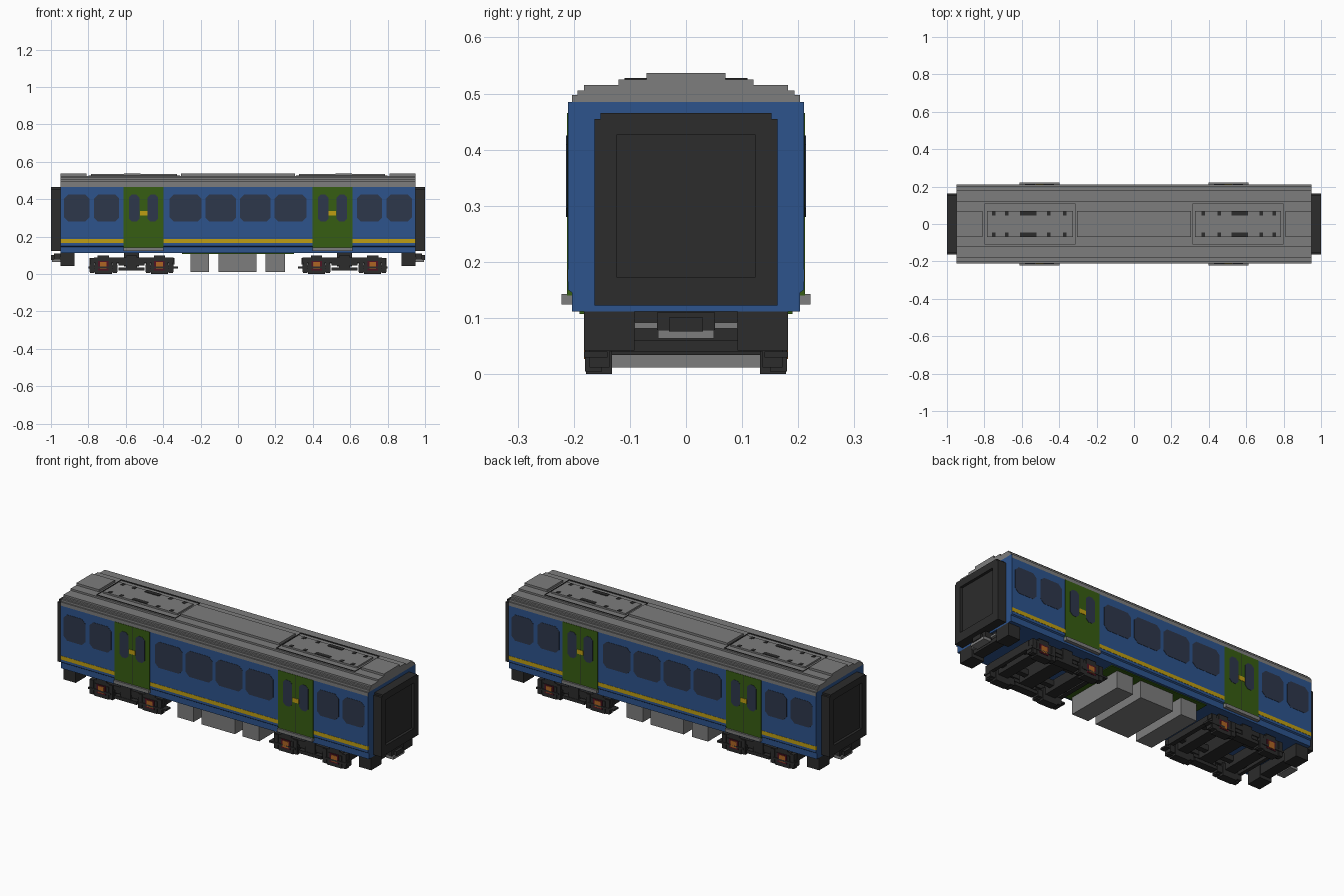
import bpy, bmesh
from mathutils import Matrix

old = bpy.data.objects.get("Cube")
if old:
    bpy.data.objects.remove(old, do_unlink=True)


def material(name, r, g, b):
    m = bpy.data.materials.new(name)
    m.use_nodes = True
    m.diffuse_color = (r, g, b, 1)
    m.node_tree.nodes["Principled BSDF"].inputs["Base Color"].default_value = (r, g, b, 1)
    return m


BLUE = material("body blue", .026, .087, .265)
GREEN = material("door green", .037, .11, .006)
GREY = material("roof grey", .205, .205, .205)
BLACK = material("frame black", .025, .025, .025)
GLASS = material("window glass", .027, .038, .07)
YELLOW = material("stripe yellow", .52, .34, .006)
ORANGE = material("axle orange", .43, .13, .017)
RED = material("axle red", .08, .007, .017)

HALF = 0.95          # half length of the body
SIDE = 0.21          # half width of the body
DOORS = (-.505, .505)
BOTH = (-1, 1)


def finish(name, bm, *mats):
    bmesh.ops.recalc_face_normals(bm, faces=bm.faces)
    mesh = bpy.data.meshes.new(name)
    bm.to_mesh(mesh)
    bm.free()
    for m in mats:
        mesh.materials.append(m)
    ob = bpy.data.objects.new(name, mesh)
    bpy.context.collection.objects.link(ob)
    return ob


def add_box(bm, x0, x1, y0, y1, z0, z1):
    centre = Matrix.Translation(((x0 + x1) / 2, (y0 + y1) / 2, (z0 + z1) / 2))
    size = Matrix.Diagonal((abs(x1 - x0), abs(y1 - y0), abs(z1 - z0), 1))
    bmesh.ops.create_cube(bm, size=1, matrix=centre @ size)


def boxes(name, mat, items):
    """One object made of (x0, x1, y0, y1, z0, z1) boxes."""
    bm = bmesh.new()
    for item in items:
        add_box(bm, *item)
    return finish(name, bm, mat)


def quarters(name, mat, items):
    """Boxes given for the +x +y quarter, mirrored to all four."""
    return boxes(name, mat, [(sx * a, sx * b, sy * c, sy * d, e, f)
                             for a, b, c, d, e, f in items for sx in BOTH for sy in BOTH])


def ends(name, mat, items):
    """Boxes across the middle line, mirrored to both ends."""
    return boxes(name, mat, [(s * a, s * b, c, d, e, f) for a, b, c, d, e, f in items for s in BOTH])


def extrude_x(name, half_profile, x0, x1, *mats):
    """Mirrored (y, z) profile drawn along the length."""
    points = half_profile + [(-y, z) for y, z in reversed(half_profile)]
    bm = bmesh.new()
    face = bm.faces.new([bm.verts.new((x0, y, z)) for y, z in points])
    new = bmesh.ops.extrude_face_region(bm, geom=[face])["geom"]
    bmesh.ops.translate(bm, vec=(x1 - x0, 0, 0),
                        verts=[v for v in new if isinstance(v, bmesh.types.BMVert)])
    return finish(name, bm, *mats)


def panes(name, spans, z0, z1, cut, depth):
    """Glass plates with cut corners on both sides."""
    bm = bmesh.new()
    for x0, x1 in spans:
        outline = [(x0 + cut, z0), (x1 - cut, z0), (x1, z0 + cut), (x1, z1 - cut),
                   (x1 - cut, z1), (x0 + cut, z1), (x0, z1 - cut), (x0, z0 + cut)]
        for s in BOTH:
            face = bm.faces.new([bm.verts.new((x, s * SIDE, z)) for x, z in outline])
            new = bmesh.ops.extrude_face_region(bm, geom=[face])["geom"]
            bmesh.ops.translate(bm, vec=(0, s * depth, 0),
                                verts=[v for v in new if isinstance(v, bmesh.types.BMVert)])
    return finish(name, bm, GLASS)


# Body shell, with a grey gutter along the top of each side
body = extrude_x("body", [(.203, .112), (.203, .145), (SIDE, .15), (SIDE, .465), (SIDE, .485)],
                 -HALF, HALF, BLUE, GREY)
for p in body.data.polygons:
    if p.center.z > .465 and abs(p.normal.x) < .5:
        p.material_index = 1

# Stepped roof
steps = [(.203, .497), (.193, .505), (.182, .515), (.12, .525)]
profile, z = [], .485
for y, top in steps:
    profile += [(y, z), (y, top)]
    z = top
extrude_x("roof", profile, -HALF, HALF, GREY)
boxes("roof_ridge", GREY, [(-.305, .305, -.07, .07, .525, .537)]
      + [(s * .81, s * HALF, -.07, .07, .525, .537) for s in BOTH])

# Roof cooling units with rails and vents
ends("roof_unit", GREY, [(.325, .785, -.07, .07, .525, .534)])
ends("roof_unit_frame", BLACK, [(.312, .798, y - .002, y + .002, .525, .528) for y in (-.108, .108)]
     + [(x - .002, x + .002, -.108, .108, .525, .528) for x in (.312, .798)])
quarters("roof_vents", BLACK, [(.52, .61, .045, .069, .53, .537)]
         + [(x - .009, x + .009, .046, .068, .53, .536) for x in (.37, .455, .68, .75)])

# Doors, door steps and handles
boxes("doors", GREEN, [(x - .108, x + .108, s * .2, s * (SIDE + .002), .14, .465)
                       for x in DOORS for s in BOTH])
boxes("door_seams", BLACK, [(x - .001, x + .001, s * SIDE, s * (SIDE + .0025), .147, .465)
                            for x in DOORS for s in BOTH])
boxes("door_steps", GREY, [(x - .108, x + .108, s * .2, s * .222, .124, .143)
                           for x in DOORS for s in BOTH])
boxes("door_handles", YELLOW, [(x - .02, x + .02, s * SIDE, s * (SIDE + .004), .312, .336)
                               for x in DOORS for s in BOTH])

# Windows
quads = [(.01, .175), (.195, .365), (.635, .77), (.795, .93)]
panes("windows", quads + [(-b, -a) for a, b in quads], .28, .425, .022, .0015)
panes("door_windows", [(x + d - .028, x + d + .028) for x in DOORS for d in (-.05, .05)],
      .28, .425, .016, .0035)

# Yellow stripe, broken at the doors
boxes("side_stripe", YELLOW, [(a, b, s * .2, s * (SIDE + .0012), .165, .186) for s in BOTH
                              for a, b in ((-HALF, -.613), (-.397, .397), (.613, HALF))])

# End gangways: outer frame, inner frame and recessed door
W, T = .163, .04
ends("gangway_frame", BLACK,
     [(HALF, 1, s * (W - T), s * W, .122, .455) for s in BOTH]
     + [(HALF, 1, -W + T, W - T, .122, .172), (HALF, 1, -W + T, W - T, .427, .455),
        (HALF, 1, -.152, .152, .45, .465)])
ends("gangway_door", BLACK, [(HALF, .985, -W + T, W - T, .172, .427)])

# Underfloor: floor panel and equipment boxes
boxes("floor_panel", GREEN, [(-.3, .3, -.19, .19, .107, .113)])
boxes("equipment_boxes", GREY, [(a, b, -.17, .17, .012, .11)
                                for a, b in ((-.255, -.155), (-.105, .1), (.148, .25))])

# Corner boxes, end beam and coupler
quarters("end_boxes", BLACK, [(.875, HALF, .092, .182, .042, .112)])
ends("end_beam", BLACK, [(.88, .94, -.092, .092, .06, .112)])
quarters("end_beam_bars", GREY, [(.93, .955, .05, .092, .081, .092)])
ends("coupler_head", BLACK, [(.93, .985, -.052, .052, .079, .11), (.96, 1, -.03, .03, .076, .101)])
ends("coupler_plate", GREY, [(.95, .995, -.05, .05, .063, .079)])

# Bogies: side frames with axle boxes, cross beams and springs
AXLES = (.42, .72)
side_parts = [(.345, .77, .14, .175, .062, .088), (.5, .64, .135, .18, .018, .036),
              (.5, .64, .145, .17, .045, .064), (.54, .6, .14, .178, .03, .1)]
for x in AXLES:
    side_parts += [(x - .045, x + .045, .132, .178, 0, .07),
                   (x - .075, x + .075, .136, .172, .012, .05),
                   (x - .1 if x < .5 else x - .06, x + .06 if x < .5 else x + .078,
                    .14, .182, .03, .04),
                   (x - .03, x + .03, .13, .176, .07, .1)]
quarters("bogie_side_frames", BLACK, side_parts)
ends("bogie_cross_beams", BLACK,
     [(x - .03, x + .03, -.14, .14, .034, .09) for x in AXLES]
     + [(.53, .61, -.14, .14, .04, .112), (.34, .365, -.15, .15, .05, .085),
        (.775, .795, -.15, .15, .04, .085)])
quarters("bogie_rails", BLACK, [(.36, .78, .07, .1, .055, .085)])
quarters("axle_rims", RED, [(x - .028, x + .028, .17, .18, .02, .07) for x in AXLES])
quarters("axle_caps", ORANGE, [(x - .018, x + .018, .17, .182, .027, .063) for x in AXLES])
quarters("bogie_dampers", BLACK, [(x - .012, x + .012, .15, .18, .005, .085)
                                  for x in (.36, .48, .66, .78)])
